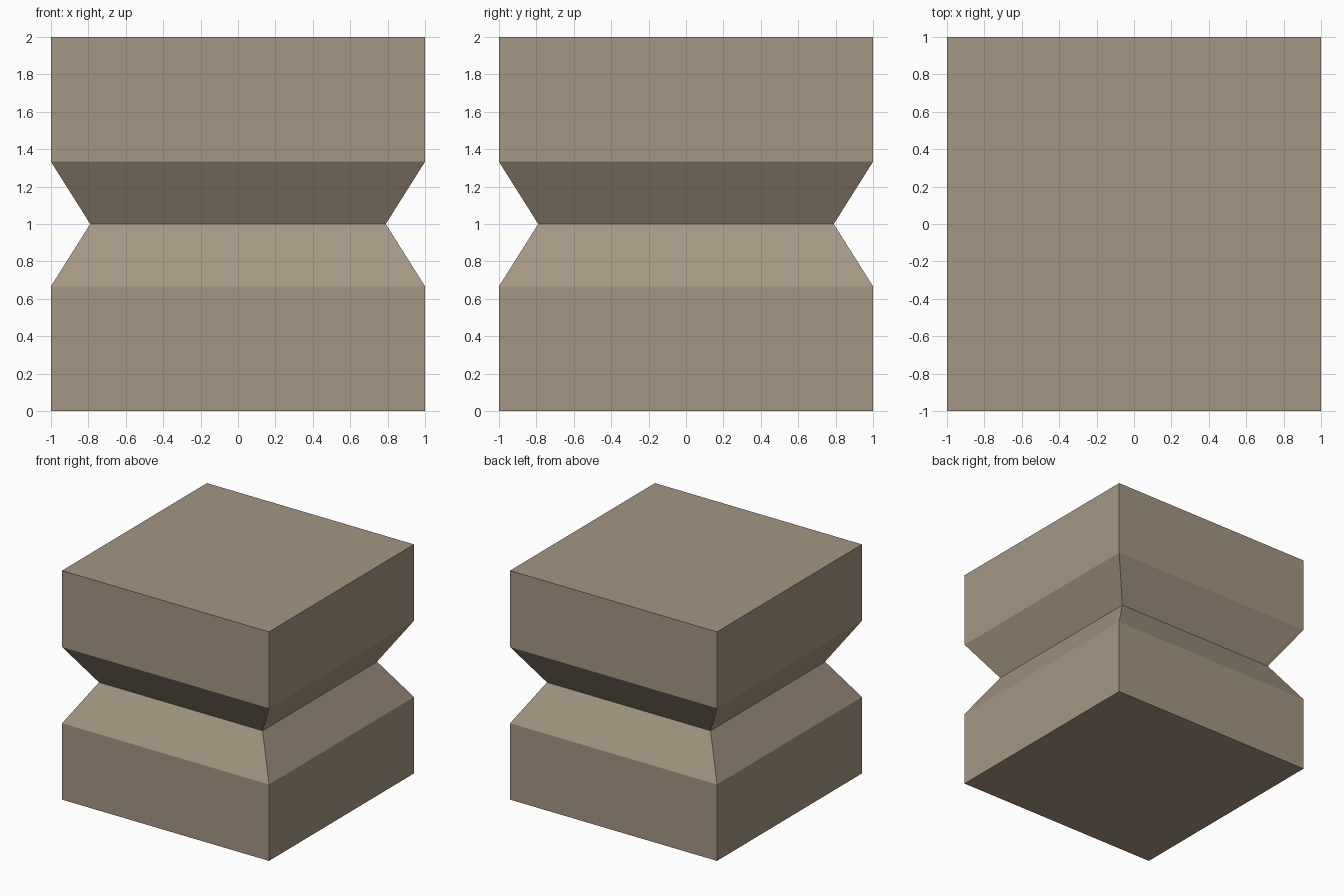
import bpy
import bmesh

if "Cube" in bpy.data.objects:
    bpy.data.objects.remove(bpy.data.objects["Cube"])

# One stone-like colour
stone = bpy.data.materials.new("warm_taupe")
stone.diffuse_color = (0.376, 0.305, 0.223, 1.0)
stone.use_nodes = True
stone.node_tree.nodes["Principled BSDF"].inputs["Base Color"].default_value = stone.diffuse_color

# Square rings from bottom to top: (height, half width), pinched at the waist
PROFILE = [(0.0, 1.0), (0.667, 1.0), (1.0, 0.79), (1.333, 1.0), (2.0, 1.0)]
CORNERS = [(-1, -1), (1, -1), (1, 1), (-1, 1)]

bm = bmesh.new()
rings = [[bm.verts.new((x * w, y * w, z)) for x, y in CORNERS] for z, w in PROFILE]

# Side walls
for low, high in zip(rings, rings[1:]):
    for i in range(4):
        j = (i + 1) % 4
        bm.faces.new((low[i], low[j], high[j], high[i]))

# Bottom and top caps
bm.faces.new(rings[0][::-1])
bm.faces.new(rings[-1])

mesh = bpy.data.meshes.new("waisted_block")
bm.to_mesh(mesh)
bm.free()
mesh.materials.append(stone)
block = bpy.data.objects.new("waisted_block", mesh)
bpy.context.collection.objects.link(block)
